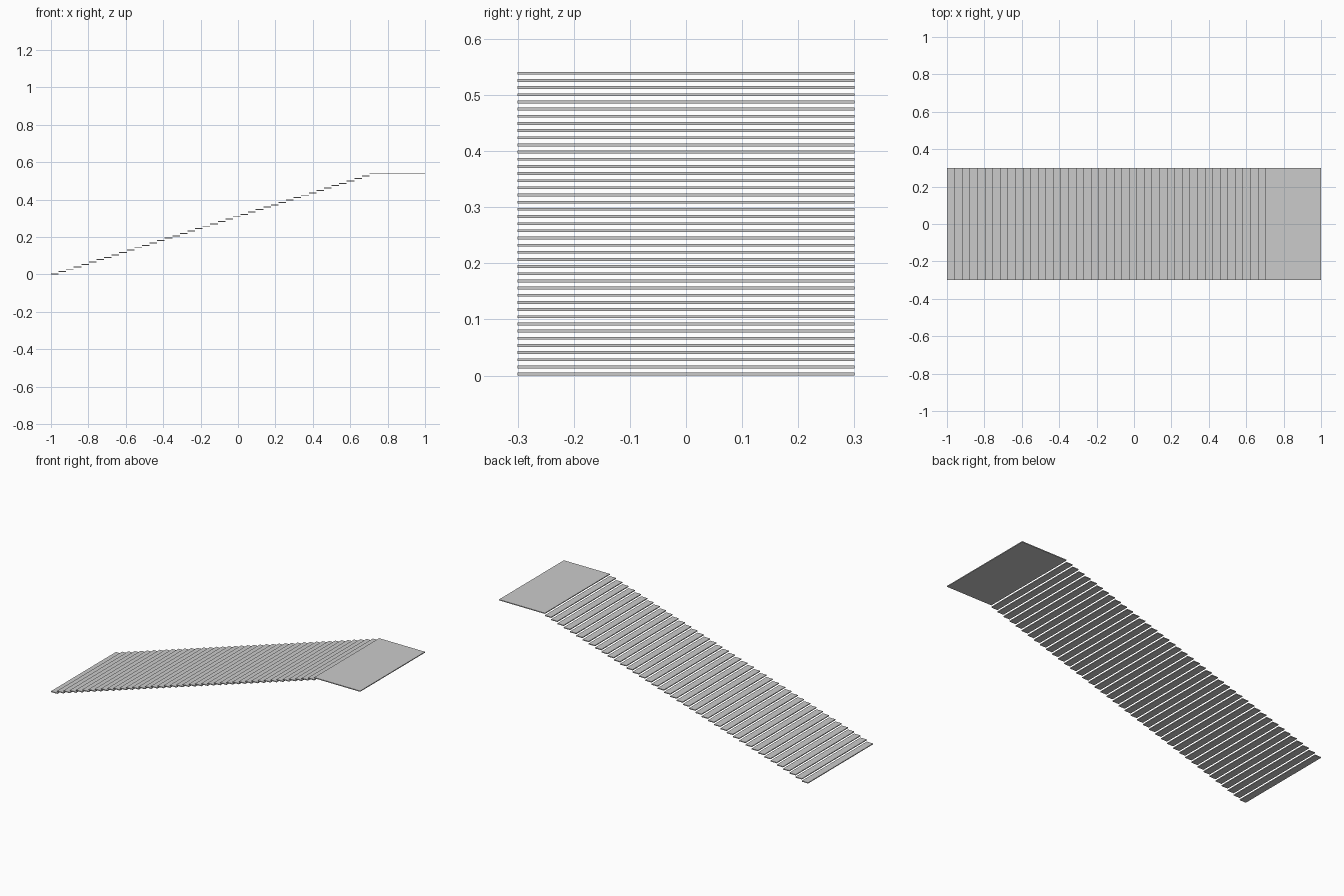
import bpy

if "Cube" in bpy.data.objects:
    bpy.data.objects.remove(bpy.data.objects["Cube"], do_unlink=True)

STEPS = 42
RUN = 1.703 / STEPS       # horizontal distance per step
RISE = 0.5362 / STEPS     # vertical distance per step
HALF_WIDTH = 0.3

concrete = bpy.data.materials.new("light_grey")
concrete.use_nodes = True
colour = (0.6, 0.6, 0.6, 1)
concrete.diffuse_color = colour
concrete.node_tree.nodes["Principled BSDF"].inputs["Base Color"].default_value = colour


def slab(name, x0, x1, z0, z1):
    """Flat box spanning the full stair width."""
    bpy.ops.mesh.primitive_cube_add(size=1, location=((x0 + x1) / 2, 0, (z0 + z1) / 2))
    obj = bpy.context.object
    obj.name = name
    obj.scale = (x1 - x0, 2 * HALF_WIDTH, z1 - z0)
    bpy.ops.object.transform_apply(location=False, rotation=False, scale=True)
    obj.data.materials.append(concrete)
    return obj


# Floating treads, rising towards +x
for i in range(STEPS):
    x = -1 + i * RUN
    z = i * RISE
    slab(f"tread_{i + 1:02d}", x, x + RUN, z, z + 0.005)

# Landing at the top
top = STEPS * RISE
slab("landing", -1 + STEPS * RUN, 1, top, top + 0.005)
